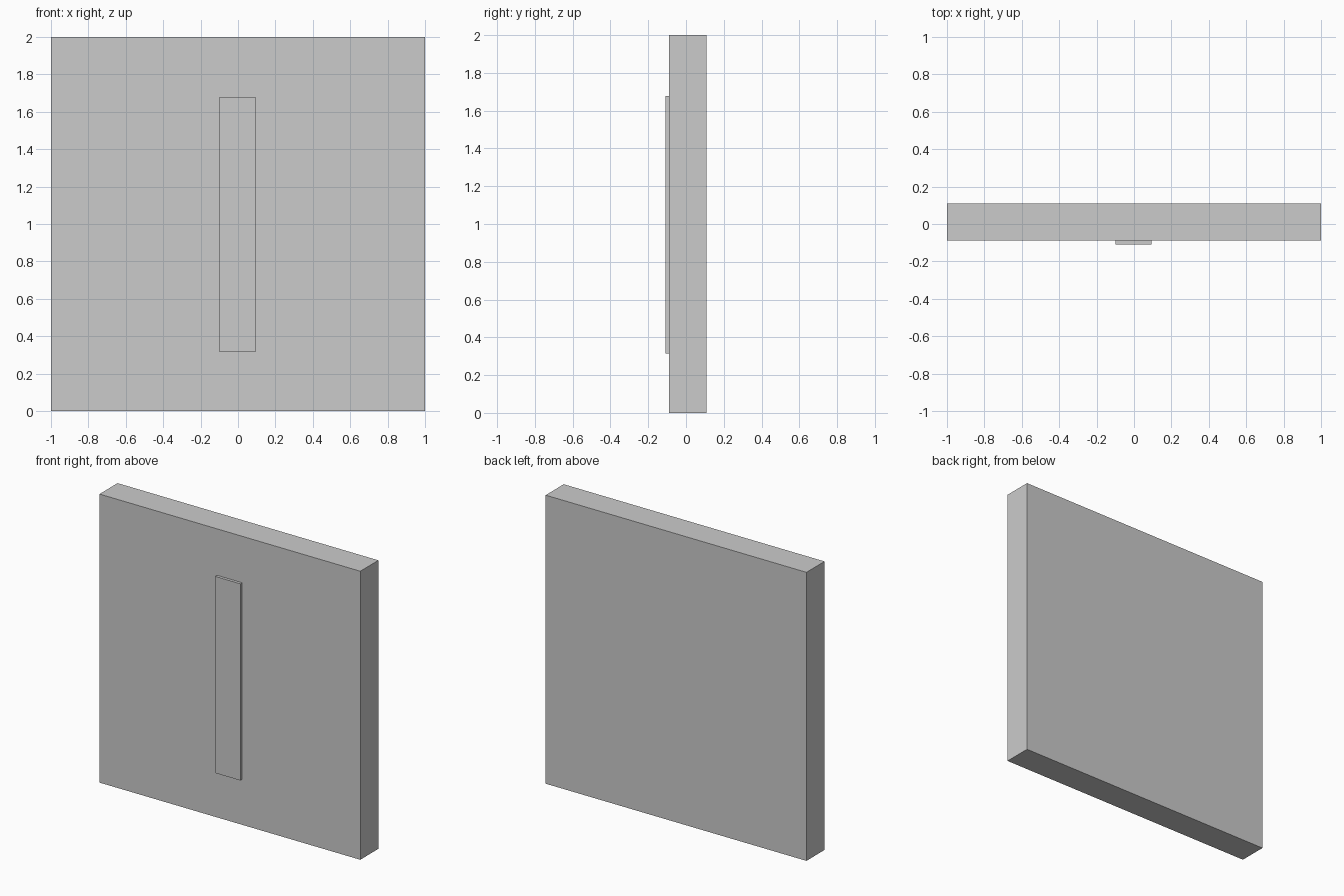
import bpy

if "Cube" in bpy.data.objects:
    bpy.data.objects.remove(bpy.data.objects["Cube"])


def box(name, lo, hi):
    """Add a box spanning two opposite corners."""
    centre = [(a + b) / 2 for a, b in zip(lo, hi)]
    bpy.ops.mesh.primitive_cube_add(size=1, location=centre)
    ob = bpy.context.object
    ob.name = name
    ob.scale = [b - a for a, b in zip(lo, hi)]
    bpy.ops.object.transform_apply(location=False, rotation=False, scale=True)
    return ob


# Square slab
box("panel", (-1, -0.089, 0), (1, 0.109, 2))

# Thin upright strip on the front face
box("front_strip", (-0.098, -0.109, 0.315), (0.094, -0.089, 1.678))
